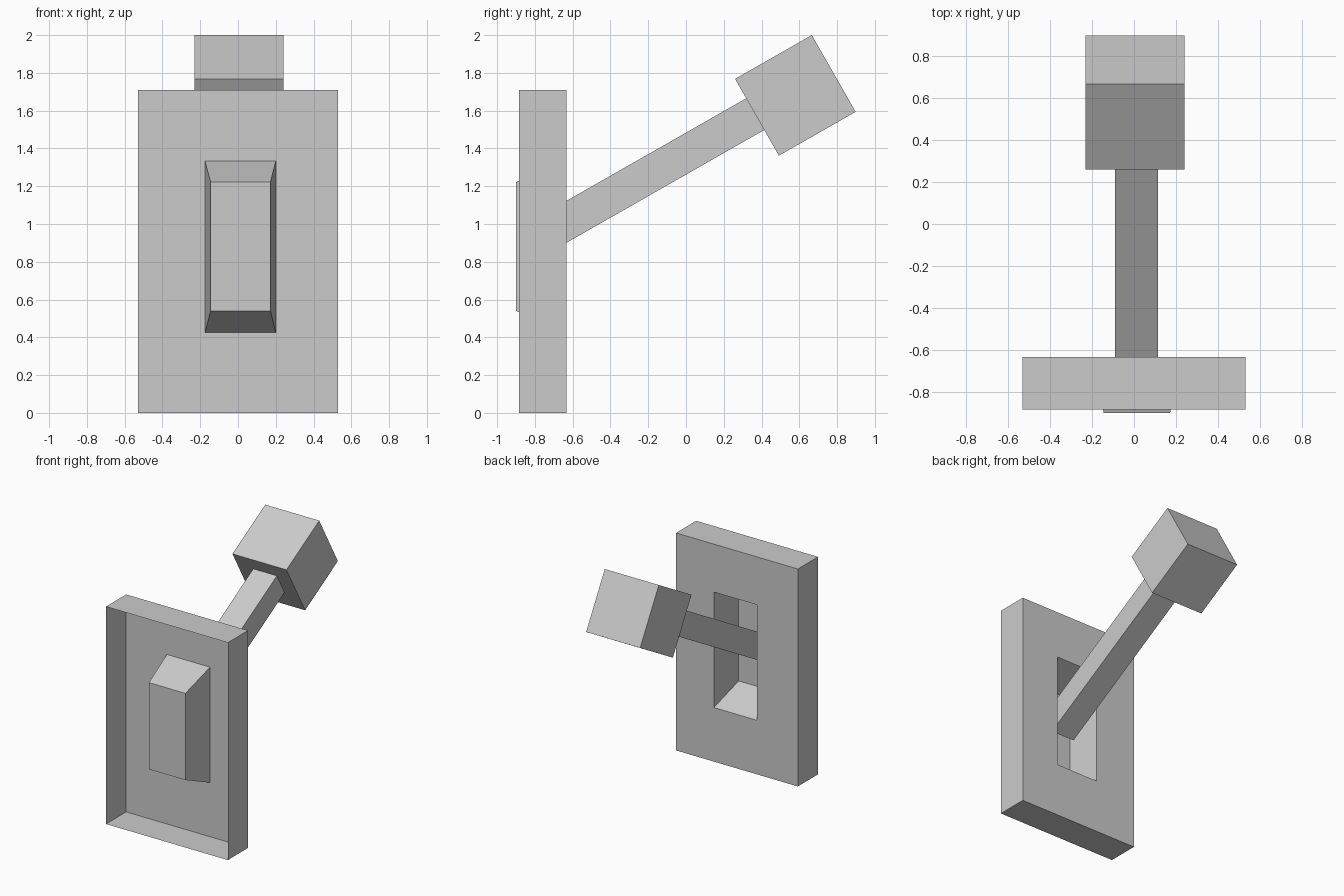
import bpy, bmesh, math
from mathutils import Matrix, Vector

if "Cube" in bpy.data.objects:
    bpy.data.objects.remove(bpy.data.objects["Cube"])

TILT = math.radians(29.7)


def finish(bm, name):
    mesh = bpy.data.meshes.new(name)
    bm.to_mesh(mesh)
    bm.free()
    obj = bpy.data.objects.new(name, mesh)
    bpy.context.collection.objects.link(obj)
    return obj


def tilted_box(name, centre, size):
    """Box whose length (local y) rises toward the back by TILT."""
    bm = bmesh.new()
    bmesh.ops.create_cube(bm, size=1)
    m = (Matrix.Translation(centre) @ Matrix.Rotation(TILT, 4, 'X')
         @ Matrix.Diagonal((*size, 1)))
    bm.transform(m)
    return finish(bm, name)


# Wall plate: one thin skin, open at the front, folding into a tapered pocket
# Each ring: y, x min, x max, z min, z max
rings = [
    (-0.883, -0.53, 0.53, 0.0, 1.71),     # open front rim
    (-0.633, -0.53, 0.53, 0.0, 1.71),     # outer edge of the back face
    (-0.633, -0.175, 0.20, 0.425, 1.333),  # slot opening
    (-0.90, -0.145, 0.172, 0.54, 1.222),  # pocket floor
]
bm = bmesh.new()
loops = [[bm.verts.new((x, y, z)) for x, z in ((x0, z0), (x0, z1), (x1, z1), (x1, z0))]
         for y, x0, x1, z0, z1 in rings]
for a, b in zip(loops, loops[1:]):
    for i in range(4):
        j = (i + 1) % 4
        bm.faces.new((a[i], b[i], b[j], a[j]))
bm.faces.new(loops[-1])
bm.normal_update()
# Make the visible back face and the pocket point backward
if next(f for f in bm.faces if abs(f.normal.y) > 0.99).normal.y < 0:
    bmesh.ops.reverse_faces(bm, faces=bm.faces)
finish(bm, "wall_plate")

# Knob: cube at the end of the lever
knob_centre = Vector((0.005, 0.579, 1.681))
knob_size = 0.468
tilted_box("knob", knob_centre, (0.47, knob_size, knob_size))

# Lever: square bar from inside the pocket up into the knob
along = Vector((0, math.cos(TILT), math.sin(TILT)))
across = Vector((0, -math.sin(TILT), math.cos(TILT)))
thick = 0.193
start = Vector((0.0125, -0.795, 0.808)) + across * thick / 2
length = (knob_centre - start).dot(along) - knob_size / 2 + 0.01
tilted_box("lever", start + along * length / 2, (0.205, length, thick))
